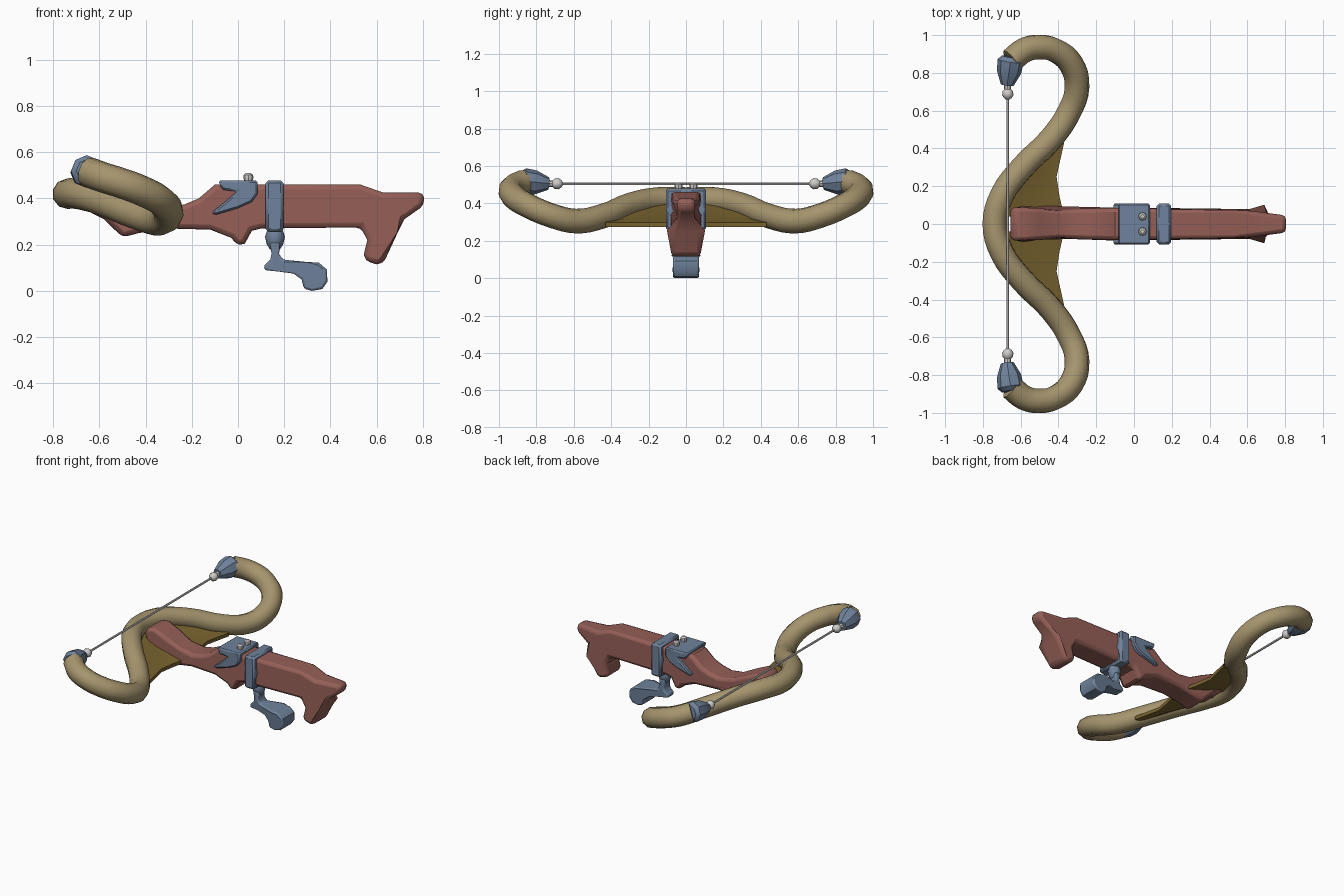
import bpy, bmesh, math
from mathutils import Vector

if "Cube" in bpy.data.objects:
    bpy.data.objects.remove(bpy.data.objects["Cube"])


def mat(name, rgb):
    m = bpy.data.materials.new(name)
    m.diffuse_color = (*rgb, 1)
    m.use_nodes = True
    m.node_tree.nodes["Principled BSDF"].inputs["Base Color"].default_value = m.diffuse_color
    return m


TAN = mat("tan horn", (0.38, 0.30, 0.155))
GOLD = mat("dark gold", (0.19, 0.125, 0.028))
WOOD = mat("red brown wood", (0.30, 0.115, 0.095))
BLUE = mat("blue steel", (0.16, 0.225, 0.33))
PALE = mat("pale metal", (0.62, 0.60, 0.58))


def finish(name, bm, material, bevel=0, segments=2, angle=40):
    bmesh.ops.recalc_face_normals(bm, faces=bm.faces)
    me = bpy.data.meshes.new(name)
    bm.to_mesh(me)
    bm.free()
    ob = bpy.data.objects.new(name, me)
    bpy.context.collection.objects.link(ob)
    me.materials.append(material)
    if bevel:
        b = ob.modifiers.new("bevel", 'BEVEL')
        b.width, b.segments, b.limit_method = bevel, segments, 'ANGLE'
        b.angle_limit = math.radians(50)
    bpy.ops.object.select_all(action='DESELECT')
    ob.select_set(True)
    bpy.context.view_layer.objects.active = ob
    bpy.ops.object.shade_smooth_by_angle(angle=math.radians(angle))
    return ob


def slab(name, outline, width, material, bevel=0, segments=2):
    """Side outline (x, z) spread to +-width(x, z) in y."""
    bm = bmesh.new()
    sides = [[bm.verts.new((x, s * width(x, z), z)) for x, z in outline] for s in (-1, 1)]
    for ring in sides:
        bm.faces.new(ring)
    n = len(outline)
    for i in range(n):
        j = (i + 1) % n
        bm.faces.new((sides[0][i], sides[0][j], sides[1][j], sides[1][i]))
    return finish(name, bm, material, bevel, segments)


def lathe(name, start, end, stations, material, sides=10):
    """Round part along start-end; stations are (fraction, radius)."""
    a, d = Vector(start), Vector(end) - Vector(start)
    q = d.to_track_quat('Z', 'Y')
    bm = bmesh.new()
    rings = []
    for t, r in stations:
        rings.append([bm.verts.new(a + d * t + q @ Vector((r * math.cos(k * math.tau / sides),
                      r * math.sin(k * math.tau / sides), 0))) for k in range(sides)])
    for r0, r1 in zip(rings, rings[1:]):
        for k in range(sides):
            m = (k + 1) % sides
            bm.faces.new((r0[k], r0[m], r1[m], r1[k]))
    bm.faces.new(rings[0])
    bm.faces.new(rings[-1])
    return finish(name, bm, material)


def lerp_table(x, table):
    for (x0, w0), (x1, w1) in zip(table, table[1:]):
        if x <= x1:
            return w0 + (w1 - w0) * max(0, (x - x0) / (x1 - x0))
    return table[-1][1]


# Curled bow limbs: one swept tube, mirrored across y
half = [(-.70, .15, .42), (-.59, .30, .39), (-.44, .45, .33), (-.345, .59, .305),
        (-.302, .72, .335), (-.335, .85, .39), (-.42, .92, .435), (-.50, .937, .465),
        (-.58, .92, .49), (-.65, .865, .515)]
path = [(x, -y, z) for x, y, z in reversed(half)] + [(-.738, 0, .42)] + half
cu = bpy.data.curves.new("bow", 'CURVE')
cu.dimensions, cu.bevel_depth, cu.bevel_resolution, cu.resolution_u = '3D', .066, 3, 4
cu.use_fill_caps = True
sp = cu.splines.new('BEZIER')
sp.bezier_points.add(len(path) - 1)
for p, co in zip(sp.bezier_points, path):
    p.co = co
    p.handle_left_type = p.handle_right_type = 'AUTO'
cu.materials.append(TAN)
bow = bpy.data.objects.new("bow", cu)
bpy.context.collection.objects.link(bow)
bpy.ops.object.select_all(action='DESELECT')
bow.select_set(True)
bpy.context.view_layer.objects.active = bow
bpy.ops.object.convert(target='MESH')
bpy.ops.object.shade_smooth_by_angle(angle=math.radians(50))

# Webs joining the limbs to the stock
lead = [(-.70, .04, .40), (-.69, .15, .40), (-.59, .29, .37), (-.46, .43, .32)]
trail = [(-.37, .04, .285), (-.395, .15, .285), (-.41, .25, .285), (-.37, .43, .285)]
for side, label in ((-1, "front"), (1, "back")):
    bm = bmesh.new()
    rows = []
    for a, b in zip(lead, trail):
        a, b = Vector(a), Vector(b)
        mid = (a + b) / 2 - Vector((0, 0, .012))
        rows.append([[bm.verts.new((p.x, side * p.y, p.z + h)) for p in (a, mid, b)]
                     for h in (.012, -.012)])
    for r, s in zip(rows, rows[1:]):
        for i in (0, 1):
            bm.faces.new((r[0][i], r[0][i + 1], s[0][i + 1], s[0][i]))
            bm.faces.new((r[1][i], r[1][i + 1], s[1][i + 1], s[1][i]))
        for i in (0, 2):
            bm.faces.new((r[0][i], s[0][i], s[1][i], r[1][i]))
    finish(label + "_web", bm, GOLD)

# Stock with rear grip, belly lug and raised nose
stock = [(-.655, .42), (-.64, .455), (-.58, .46), (-.50, .425), (-.40, .375), (-.30, .36),
         (-.23, .375), (-.17, .40), (-.10, .46), (.53, .46), (.63, .425), (.805, .425),
         (.805, .37), (.72, .31), (.69, .25), (.63, .12), (.60, .115), (.55, .13),
         (.545, .16), (.56, .22), (.53, .275), (.10, .27), (.06, .26), (.03, .205),
         (0, .195), (-.03, .23), (-.12, .265), (-.30, .27), (-.43, .25), (-.50, .232),
         (-.58, .31), (-.65, .345)]
widths = [(-.66, .085), (-.60, .092), (-.40, .078), (-.1, .086), (.53, .082), (.805, .045)]


def stock_width(x, z):
    return .08 if z < .28 and x > .5 else lerp_table(x, widths)


slab("stock", stock, stock_width, WOOD, .022)

# Steel saddle with swept-forward side prongs, and the clamp band
saddle = [(-.085, .478), (.085, .478), (.085, .42), (.06, .385), (0, .358), (-.10, .328),
          (-.115, .338), (-.05, .39), (-.005, .43), (-.07, .438)]
slab("saddle", saddle, lambda x, z: .108, BLUE, .008, 1)
slab("clamp_band", [(.12, .255), (.197, .255), (.197, .478), (.12, .478)],
     lambda x, z: .108, BLUE, .012, 1)

# Sight pegs on the saddle
for side, label in ((-1, "front"), (1, "back")):
    y = side * .04
    lathe(label + "_peg", (.045, y, .47), (.045, y, .51),
          [(0, .016), (.5, .022), (.8, .02), (1, .01)], PALE, 8)

# Crank under the clamp: pivot knob and bent handle
lathe("crank_pivot", (.16, 0, .18), (.16, 0, .27),
      [(0, .022), (.25, .036), (.6, .043), (.85, .036), (1, .03)], BLUE)
handle = [(.138, .21), (.182, .21), (.178, .16), (.195, .135), (.30, .125), (.35, .122),
          (.385, .092), (.387, .04), (.365, .008), (.32, 0), (.285, .01), (.275, .05),
          (.24, .075), (.18, .083), (.115, .09), (.112, .11), (.14, .135), (.145, .16)]
grip = [(.11, .035), (.20, .042), (.28, .07), (.39, .07)]
slab("crank_handle", handle, lambda x, z: lerp_table(x, grip), BLUE, .016)

# Limb caps, string loops and bowstring
for side, label in ((-1, "front"), (1, "back")):
    lathe(label + "_limb_cap", (-.650, side * .885, .520), (-.672, side * .735, .505),
          [(0, .05), (.15, .07), (.55, .064), (1, .034)], BLUE, 8)
    lathe(label + "_string_stem", (-.671, side * .75, .505), (-.668, side * .69, .505),
          [(0, .02), (1, .016)], PALE, 8)
    lathe(label + "_string_knot", (-.668, side * .718, .505), (-.668, side * .658, .505),
          [(0, .012), (.25, .027), (.6, .03), (.85, .02), (1, .008)], PALE, 8)
lathe("bowstring", (-.668, -.69, .505), (-.668, .69, .505), [(0, .007), (1, .007)], PALE, 6)
